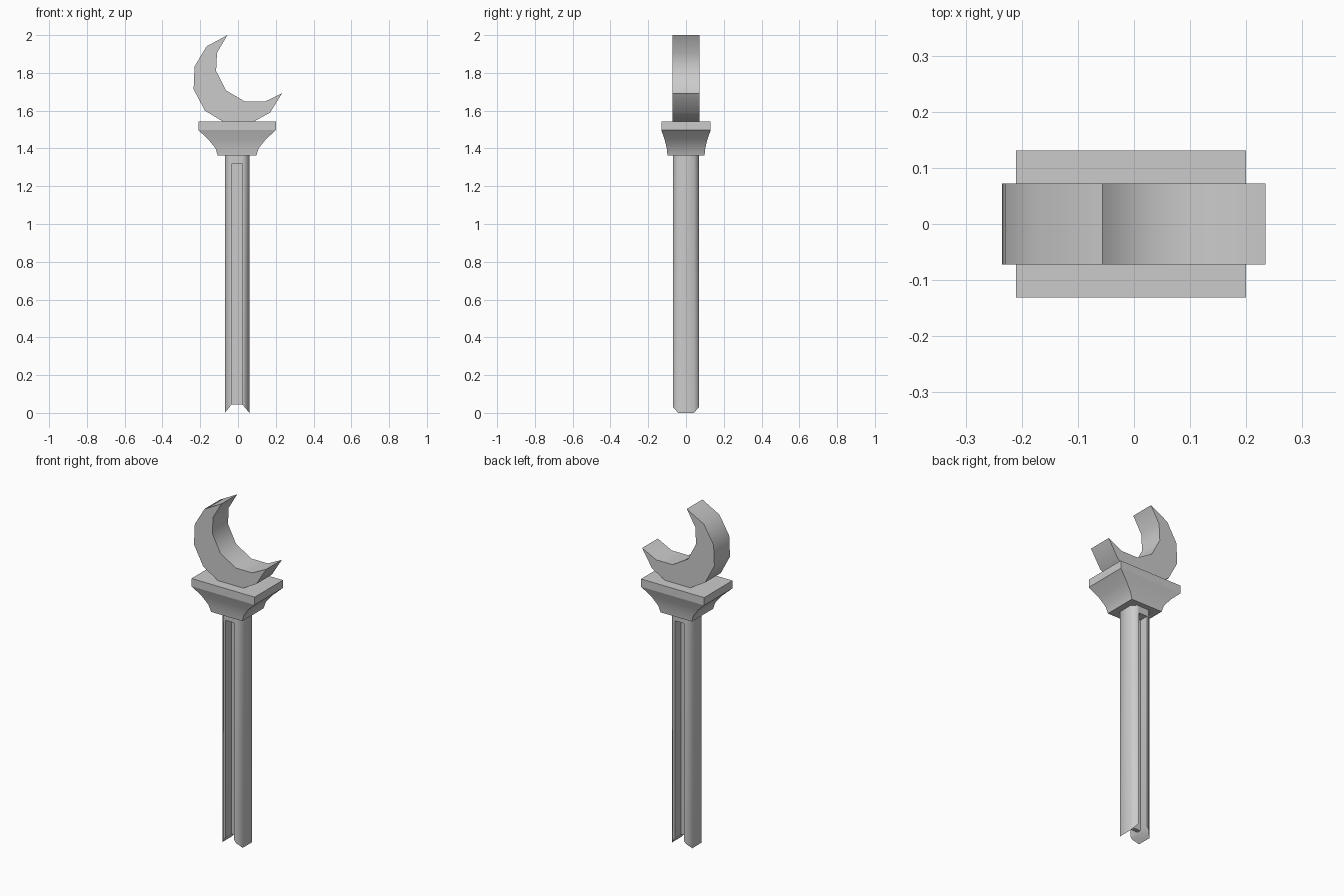
import bpy, bmesh, math
from mathutils import Vector

if "Cube" in bpy.data.objects:
    bpy.data.objects.remove(bpy.data.objects["Cube"])

CX = -0.005  # axis of shaft and capital


def make(name, build, smooth=None):
    bm = bmesh.new()
    build(bm)
    bmesh.ops.recalc_face_normals(bm, faces=bm.faces)
    mesh = bpy.data.meshes.new(name)
    bm.to_mesh(mesh)
    bm.free()
    ob = bpy.data.objects.new(name, mesh)
    bpy.context.collection.objects.link(ob)
    if smooth:
        bpy.ops.object.select_all(action='DESELECT')
        ob.select_set(True)
        bpy.context.view_layer.objects.active = ob
        bpy.ops.object.shade_smooth_by_angle(angle=math.radians(smooth))
    return ob


def loft(bm, rings):
    """Skin equal-length rings of points and cap both ends."""
    rows = [[bm.verts.new(p) for p in ring] for ring in rings]
    n = len(rows[0])
    for a, b in zip(rows, rows[1:]):
        for i in range(n):
            j = (i + 1) % n
            bm.faces.new((a[i], a[j], b[j], b[i]))
    bm.faces.new(rows[0])
    bm.faces.new(rows[-1])


def rect(hx, hy, z):
    return [(CX + sx * hx, sy * hy, z)
            for sx, sy in ((-1, -1), (1, -1), (1, 1), (-1, 1))]


# crescent on top: outer arc, then inner arc, extruded along y
crescent_profile = [
    (-.056, 2.0), (-.167, 1.94), (-.23, 1.834), (-.235, 1.713), (-.175, 1.60),
    (-.08, 1.543), (.085, 1.543), (.17, 1.59), (.234, 1.693),
    (.143, 1.648), (.037, 1.648), (-.063, 1.707), (-.116, 1.81), (-.111, 1.907)]
make("crescent", lambda bm: loft(
    bm, [[(x, y, z) for x, z in crescent_profile] for y in (-.0725, .0725)]), 40)

# flared capital and its slab
flare = [(.102, .098, 1.362), (.114, .102, 1.40), (.152, .113, 1.448), (.205, .131, 1.497)]
make("capital_flare", lambda bm: loft(bm, [rect(*f) for f in flare]), 40)
make("capital_slab", lambda bm: loft(bm, [rect(.205, .131, 1.497), rect(.205, .131, 1.543)]))

# shaft halves: half an octagon each, with a bottom cut rising towards the groove
half = [(.028, -.068), (.04, -.068), (.065, -.042),
        (.065, .042), (.04, .068), (.028, .068)]


def shaft_half(side):
    def build(bm):
        low = [(CX + side * x, y, .045 * (.065 - x) / .037) for x, y in half]
        loft(bm, [low, [(x, y, 1.362) for x, y, _ in low]])
    return build


for label, side in (("left", -1), ("right", 1)):
    make("shaft_" + label, shaft_half(side), 50)

# thin web between the halves, and the block closing the grooves at the top
make("groove_web", lambda bm: loft(bm, [rect(.028, .012, .045), rect(.028, .012, 1.32)]))
make("groove_top", lambda bm: loft(bm, [rect(.028, .068, 1.32), rect(.028, .068, 1.362)]))
